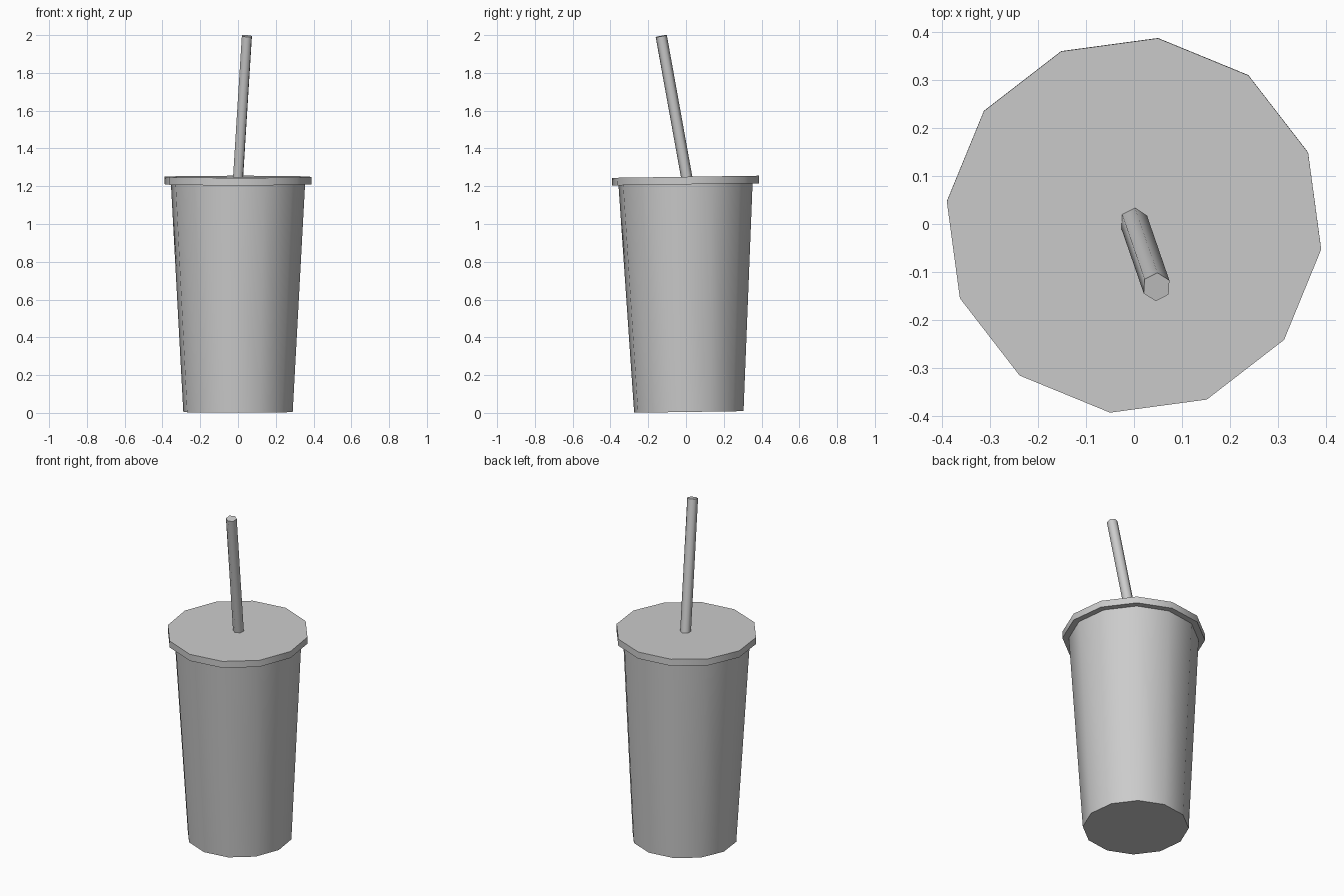
import bpy, math
from mathutils import Vector, Matrix

old = bpy.data.objects.get("Cube")
if old:
    bpy.data.objects.remove(old, do_unlink=True)

grey = bpy.data.materials.new("light_grey")
grey.use_nodes = True
colour = (0.6, 0.6, 0.6, 1)
grey.diffuse_color = colour
grey.node_tree.nodes["Principled BSDF"].inputs["Base Color"].default_value = colour


def tapered_prism(name, sides, r_low, r_high, start, end, phase):
    """Closed, smooth-sided cone section running from start to end."""
    axis = Vector(end) - Vector(start)
    bpy.ops.mesh.primitive_cone_add(vertices=sides, radius1=r_low, radius2=r_high,
                                    depth=axis.length)
    obj = bpy.context.object
    obj.name = obj.data.name = name
    # The cone's first corner lies on +y; turn it to the wanted angle, then lean it
    spin = Matrix.Rotation(math.radians(phase - 90), 4, "Z")
    lean = Vector((0, 0, 1)).rotation_difference(axis).to_matrix().to_4x4()
    middle = Matrix.Translation((Vector(start) + Vector(end)) / 2)
    obj.data.transform(middle @ lean @ spin)
    obj.matrix_world = Matrix.Identity(4)
    obj.data.materials.append(grey)
    bpy.ops.object.shade_smooth_by_angle(angle=math.radians(61))
    return obj


# Cup and lid share one slightly leaning axis
base = Vector((0, 0.015, 0.005))
lean_axis = Vector((0, -0.0145, 1))


def along(height):
    return base + lean_axis * height


tapered_prism("cup", 12, 0.292, 0.358, along(0), along(1.207), -7.3)
tapered_prism("lid", 12, 0.393, 0.393, along(1.205), along(1.245), -7.3)

# Straw
tapered_prism("straw", 6, 0.03, 0.03, (0, 0.005, 1.24), (0.047, -0.131, 1.995), 87)
